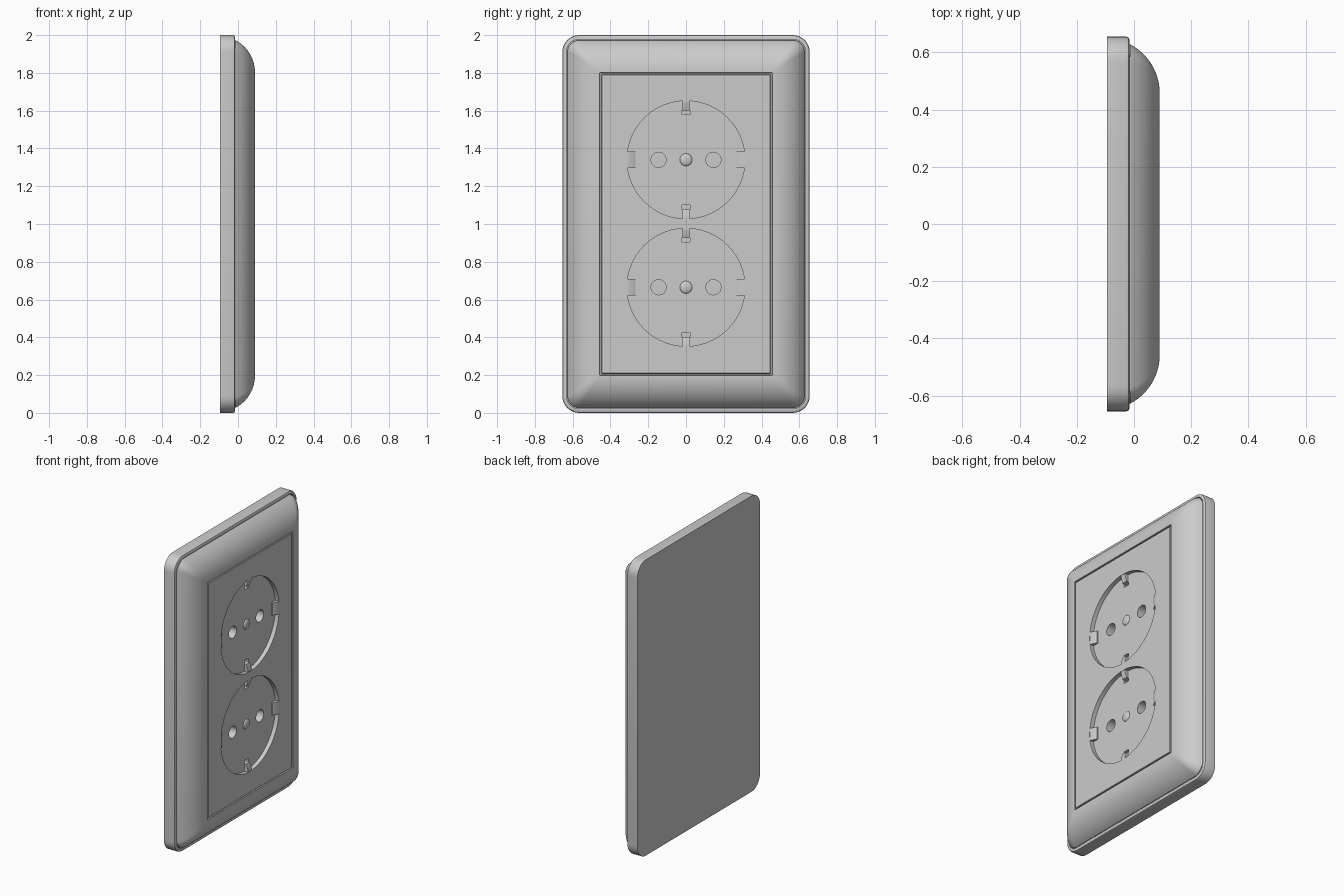
import bpy, bmesh, math
from mathutils import Matrix, Vector

if "Cube" in bpy.data.objects:
    bpy.data.objects.remove(bpy.data.objects["Cube"])

HY, HZ, CZ = 0.655, 1.0, 1.0      # plate half sizes and centre height
FACE, FLOOR = 0.09, 0.062         # panel face and socket floor (x)
SOCKETS = (1.34, 0.665)


def finish(ob, angle=30):
    bpy.ops.object.select_all(action='DESELECT')
    ob.select_set(True)
    bpy.context.view_layer.objects.active = ob
    bpy.ops.object.shade_smooth_by_angle(angle=math.radians(angle))


def to_object(name, bm):
    bmesh.ops.recalc_face_normals(bm, faces=bm.faces)
    me = bpy.data.meshes.new(name)
    bm.to_mesh(me)
    bm.free()
    ob = bpy.data.objects.new(name, me)
    bpy.context.collection.objects.link(ob)
    return ob


def ring(bm, inset, x, r, n=8):
    """Rounded rectangle loop in the yz plane."""
    hy, hz = HY - inset, HZ - inset
    out = []
    for k, (sy, sz) in enumerate(((1, 1), (-1, 1), (-1, -1), (1, -1))):
        for i in range(n + 1):
            a = math.pi / 2 * (k + i / n)
            out.append(bm.verts.new((x, sy * (hy - r) + r * math.cos(a),
                                     CZ + sz * (hz - r) + r * math.sin(a))))
    return out


def loft(name, profile, cap=True):
    """Skin rounded rectangles given as (inset, x, corner radius)."""
    bm = bmesh.new()
    rings = [ring(bm, *p) for p in profile]
    for a, b in zip(rings, rings[1:]):
        for i in range(len(a)):
            j = (i + 1) % len(a)
            bm.faces.new((a[i], a[j], b[j], b[i]))
    if cap:
        bm.faces.new(rings[0])
        bm.faces.new(rings[-1])
    return to_object(name, bm)


def cylinder(name, x0, x1, r, y, z, seg):
    bm = bmesh.new()
    m = Matrix.Translation(((x0 + x1) / 2, y, z)) @ Matrix.Rotation(math.pi / 2, 4, 'Y')
    bmesh.ops.create_cone(bm, cap_ends=True, segments=seg, radius1=r, radius2=r,
                          depth=x1 - x0, matrix=m)
    return to_object(name, bm)


def prism(name, outline, width, turn, z):
    """Extrude an (x, radial) outline sideways, then turn it about the socket axis."""
    bm = bmesh.new()
    m = Matrix.Translation((0, 0, z)) @ Matrix.Rotation(math.radians(turn), 4, 'X')
    sides = [[bm.verts.new(m @ Vector((x, s * width / 2, r))) for x, r in outline]
             for s in (-1, 1)]
    for side in sides:
        bm.faces.new(side)
    n = len(outline)
    for i in range(n):
        j = (i + 1) % n
        bm.faces.new((sides[0][i], sides[0][j], sides[1][j], sides[1][i]))
    return to_object(name, bm)


def cut(ob, cutter):
    mod = ob.modifiers.new("cut", 'BOOLEAN')
    mod.operation, mod.solver, mod.object = 'DIFFERENCE', 'EXACT', cutter
    bpy.context.view_layer.objects.active = ob
    bpy.ops.object.modifier_apply(modifier=mod.name)
    bpy.data.objects.remove(cutter)


# Back plate with softened front edge and a shadow groove
finish(loft("back_plate", [
    (0, -0.095, 0.09), (0, -0.027, 0.09), (0.003, -0.019, 0.087),
    (0.011, -0.015, 0.079), (0.022, -0.015, 0.068), (0.022, -0.03, 0.068)]))

# Curved frame: circular arc from the panel edge to the plate
R, END, STEPS = 0.193, math.radians(62), 14
prof = [(0.028, -0.03, 0.06)]
for i in range(STEPS + 1):
    a = END * (1 - i / STEPS)
    prof.append((0.198 - R * math.sin(a), FACE - R * (1 - math.cos(a)),
                 0.004 + 0.056 * (1 - i / STEPS)))
prof += [(0.2, FACE - 0.002, 0.004), (0.2, 0.075, 0.004), (0.215, 0.075, 0.003)]
finish(loft("curved_frame", prof, cap=False))

# Centre panel with recessed sockets
panel = loft("centre_panel", [
    (0.207, -0.02, 0.004), (0.207, FACE - 0.003, 0.004), (0.21, FACE, 0.003)])
for z in SOCKETS:
    cut(panel, cylinder("recess_cutter", FLOOR, 0.2, 0.312, 0, z, 96))
    for y in (-0.145, 0.145):
        cut(panel, cylinder("pin_cutter", -0.005, 0.2, 0.04, y, z, 32))
    for turn in (0, 180):
        cut(panel, prism("clip_slot_cutter",
                         [(0.03, 0.24), (0.2, 0.24), (0.2, 0.262), (0.03, 0.262)],
                         0.042, turn, z))
finish(panel)

for i, z in enumerate(SOCKETS):
    tag = ("upper", "lower")[i]
    # Side guide tabs
    for side, turn in (("left", 90), ("right", -90)):
        finish(prism(f"{tag}_guide_{side}",
                     [(FLOOR - 0.01, 0.268), (FLOOR + 0.008, 0.268), (FACE - 0.0005, 0.305),
                      (FACE - 0.0005, 0.314), (FLOOR - 0.01, 0.314)], 0.085, turn, z))
    # Earth clips
    for side, turn in (("top", 0), ("bottom", 180)):
        finish(prism(f"{tag}_earth_clip_{side}",
                     [(FLOOR - 0.02, 0.262), (FLOOR + 0.012, 0.262), (FACE - 0.002, 0.3),
                      (FACE - 0.002, 0.313), (FLOOR - 0.02, 0.313)], 0.038, turn, z))
    # Domed centre screw
    bm = bmesh.new()
    bmesh.ops.create_uvsphere(bm, u_segments=24, v_segments=12, radius=1,
                              matrix=Matrix.Translation((FLOOR, 0, z))
                              @ Matrix.Diagonal((0.012, 0.033, 0.033, 1)))
    finish(to_object(f"{tag}_centre_screw", bm))
